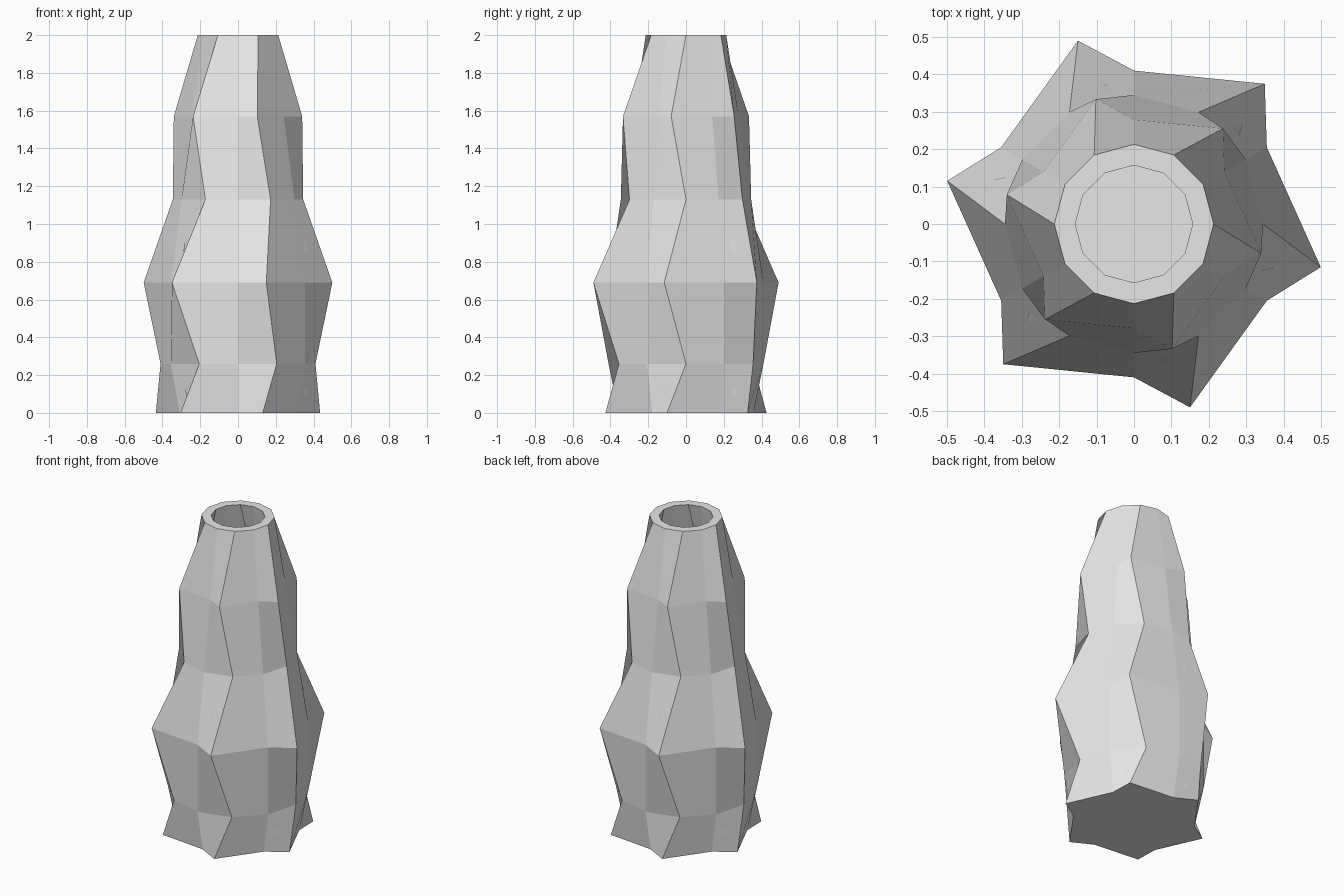
import bpy, bmesh
from math import cos, sin, radians

cube = bpy.data.objects.get("Cube")
if cube:
    bpy.data.objects.remove(cube, do_unlink=True)

SIDES = 12
WALL = 0.056
TWIST = radians(-13)   # sideways lean of the points on every pointed ring
FLARE = 1.25           # how far the points stick out of a pointed ring

# height, valley radius, pointed ring or plain ring
LEVELS = [(0.0, 0.357, True), (0.26, 0.41, False), (0.69, 0.41, True),
          (1.13, 0.345, False), (1.57, 0.279, True), (2.0, 0.213, False)]


def add_ring(bm, z, radius, pointed, inset=0.0):
    verts = []
    for i in range(SIDES):
        angle, r = radians(i * 360 / SIDES), radius
        if pointed and i % 2 == 0:
            angle, r = angle + TWIST, radius * FLARE
        r -= inset
        verts.append(bm.verts.new((r * cos(angle), r * sin(angle), z)))
    return verts


def bridge(bm, lower, upper):
    for i in range(SIDES):
        j = (i + 1) % SIDES
        bm.faces.new((lower[i], lower[j], upper[j], upper[i]))


# Vase: up the outside, over the rim and down the inside
bm = bmesh.new()
rings = [add_ring(bm, *level) for level in LEVELS]
for z, radius, pointed in reversed(LEVELS):
    rings.append(add_ring(bm, max(z, WALL), radius, pointed, WALL))
for lower, upper in zip(rings, rings[1:]):
    bridge(bm, lower, upper)

# Base and inner floor
bm.faces.new(list(reversed(rings[0])))
bm.faces.new(rings[-1])

mesh = bpy.data.meshes.new("vase")
bm.to_mesh(mesh)
bm.free()
vase = bpy.data.objects.new("vase", mesh)
bpy.context.collection.objects.link(vase)

# Plain grey
grey = bpy.data.materials.new("light grey")
grey.use_nodes = True
colour = (0.8, 0.8, 0.8, 1.0)
grey.diffuse_color = colour
grey.node_tree.nodes["Principled BSDF"].inputs["Base Color"].default_value = colour
mesh.materials.append(grey)
